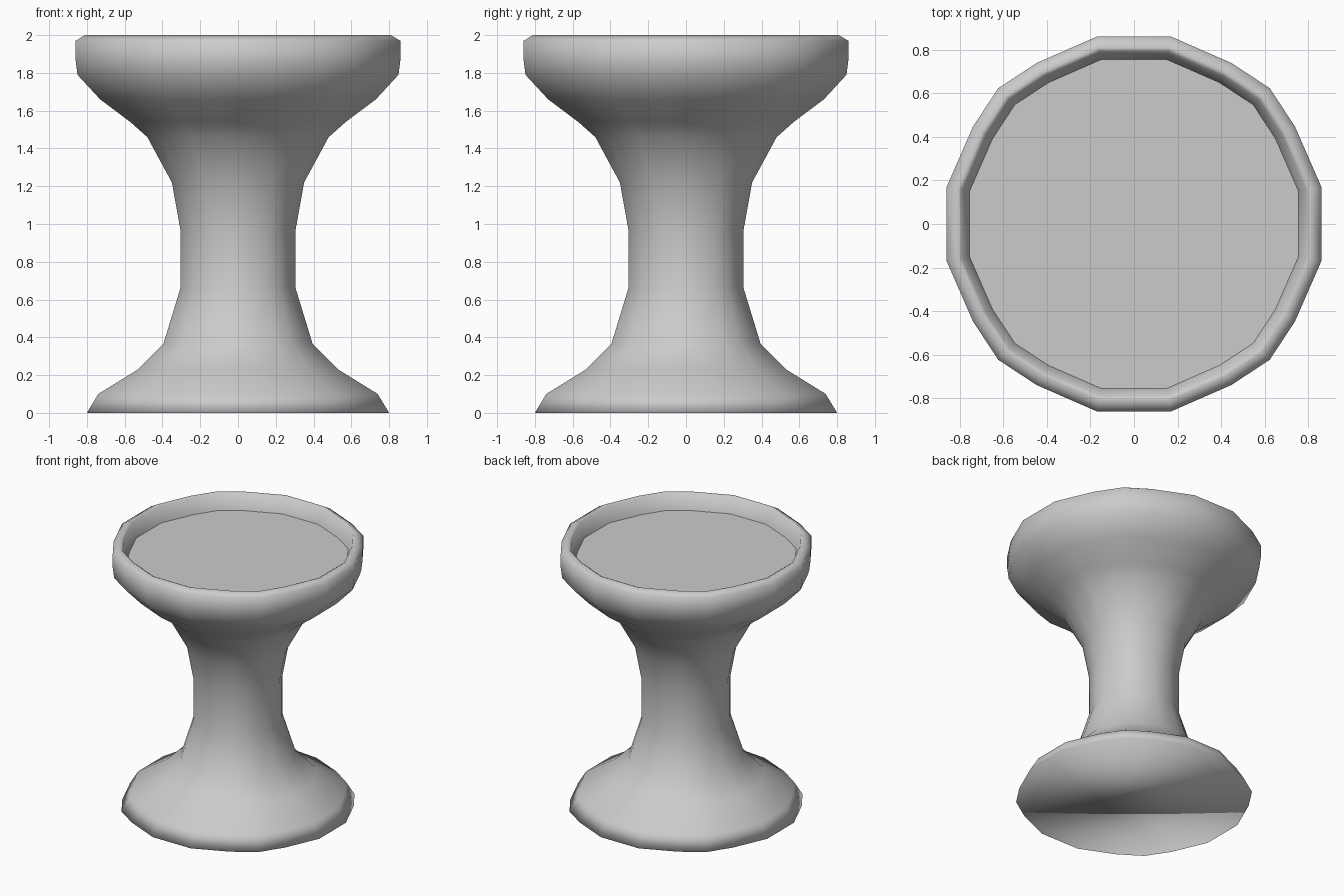
import bpy, bmesh
from math import radians, cos, sin

if "Cube" in bpy.data.objects:
    bpy.data.objects.remove(bpy.data.objects["Cube"])

# Side profile as (half width, height), from the foot up over the rim into the dish
PROFILE = [(0.80, 0.0), (0.74, 0.10), (0.53, 0.23), (0.395, 0.365), (0.305, 0.66),
           (0.305, 0.97), (0.35, 1.22), (0.48, 1.46), (0.57, 1.54), (0.73, 1.66),
           (0.85, 1.79), (0.86, 1.87), (0.86, 1.97), (0.81, 2.0), (0.79, 1.99), (0.755, 1.88)]

# One quadrant of the twenty-sided section, relative to the half width
QUADRANT = [(1.0, 0.2), (0.86, 0.52), (0.725, 0.725), (0.52, 0.86), (0.2, 1.0)]


def section():
    points = []
    for turn in range(4):
        c, s = round(cos(radians(90 * turn))), round(sin(radians(90 * turn)))
        points += [(c * x - s * y, s * x + c * y) for x, y in QUADRANT]
    return points


# Pedestal stool: rings stacked along the profile and bridged with quads
bm = bmesh.new()
outline = section()
n = len(outline)
rings = [[bm.verts.new((x * r, y * r, z)) for x, y in outline] for r, z in PROFILE]
for low, high in zip(rings, rings[1:]):
    for i in range(n):
        j = (i + 1) % n
        bm.faces.new((low[i], low[j], high[j], high[i])).smooth = True

# Smooth underside and crisp dish floor
bm.faces.new(rings[0][::-1]).smooth = True
floor = bm.faces.new(rings[-1])
floor.smooth = False
for edge in floor.edges:
    edge.smooth = False

mesh = bpy.data.meshes.new("pedestal_stool")
bm.to_mesh(mesh)
bm.free()
stool = bpy.data.objects.new("pedestal_stool", mesh)
bpy.context.collection.objects.link(stool)
